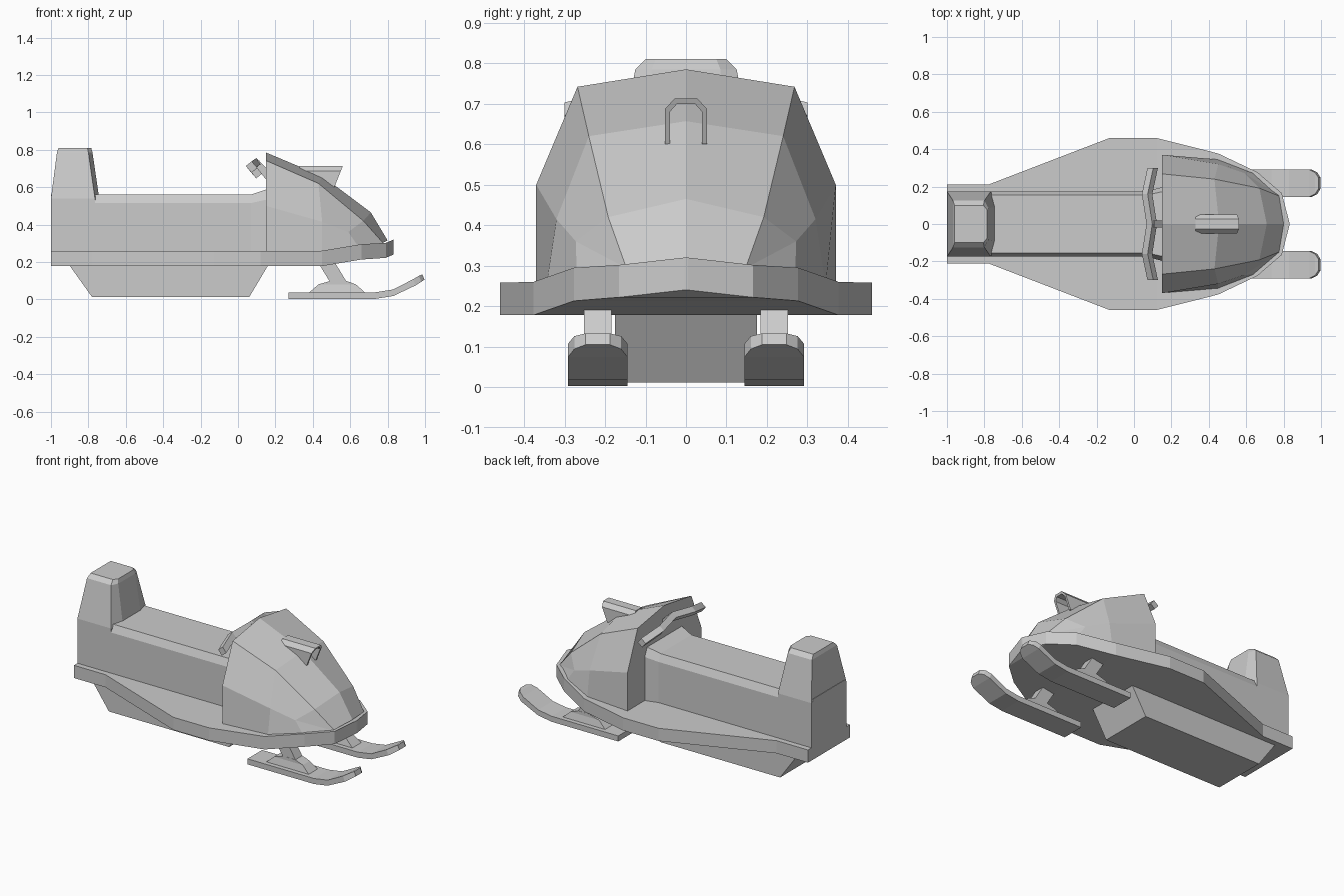
import bpy, bmesh
from mathutils import Vector


def finish(name, bm):
    bmesh.ops.remove_doubles(bm, verts=bm.verts, dist=0.0005)
    bmesh.ops.recalc_face_normals(bm, faces=bm.faces)
    me = bpy.data.meshes.new(name)
    bm.to_mesh(me)
    bm.free()
    ob = bpy.data.objects.new(name, me)
    bpy.context.collection.objects.link(ob)
    return ob


def loft(name, rings):
    """Skin closed rings of equal length and cap both ends."""
    bm = bmesh.new()
    vs = [[bm.verts.new(p) for p in r] for r in rings]
    n = len(vs[0])
    for a, b in zip(vs, vs[1:]):
        for i in range(n):
            j = (i + 1) % n
            bm.faces.new((a[i], a[j], b[j], b[i]))
    bm.faces.new(vs[0])
    bm.faces.new(vs[-1])
    return finish(name, bm)


def both(half):
    """Close a half section by mirroring it across y = 0."""
    return half + [(x, -y, z) for x, y, z in reversed(half) if y > 0 or half[0][1] > 0]


def slab(name, profile, y0, y1):
    """Side profile (x, z) extruded across y."""
    return loft(name, [[(x, y, z) for x, z in profile] for y in (y0, y1)])


# running-board deck: (x, half width, bottom z, top z)
deck = [(-1, .21, .178, .258), (-.78, .21, .178, .258), (-.13, .46, .178, .258),
        (.12, .46, .178, .258), (.45, .377, .178, .26), (.66, .277, .213, .295),
        (.79, .165, .222, .302), (.832, .004, .24, .32)]
loft("deck", [[(x, -y, b), (x, y, b), (x, y, t), (x, -y, t)] for x, y, b, t in deck])

# drive track under the deck
slab("track", [(-.9, .18), (-.78, .012), (.06, .012), (.16, .18)], -.175, .175)

# long seat with chamfered top edges
seat = [(-1, .175, .155, .515, .56), (.07, .175, .155, .515, .56), (.16, .2, .175, .535, .59)]
loft("seat", [both([(x, w, .25), (x, w, c), (x, v, t)]) for x, w, v, c, t in seat])

# tapered backrest: (z, back x, side width, side front x, front width, front x)
back = [(.25, -1, .175, -.765, .09, -.755), (.54, -1, .175, -.765, .09, -.742),
        (.785, -.968, .125, -.8, .085, -.778), (.81, -.96, .1, -.805, .075, -.785)]
loft("backrest", [both([(xb, w, z), (xs, w, z), (xf, v, z)]) for z, xb, w, xs, v, xf in back])

# faceted hood
hood = [
    [(.15, 0, .785), (.15, .268, .742), (.15, .37, .5), (.15, .37, .25)],
    [(.455, 0, .657), (.43, .24, .62), (.45, .32, .415), (.45, .345, .25)],
    [(.71, 0, .465), (.67, .192, .42), (.59, .272, .36), (.645, .27, .28)],
    [(.8, 0, .315), (.775, .15, .302), (.772, .155, .298), (.77, .158, .285)],
]
loft("hood", [both(h) for h in hood])

# arched air intake, slanted front end
arch = [(.052, .6), (.052, .687), (.028, .713), (-.028, .713), (-.052, .687), (-.052, .6),
        (-.04, .6), (-.04, .68), (-.022, .7), (.022, .7), (.04, .68), (.04, .6)]
loft("air_intake", [[(.33, y, z) for y, z in arch],
                    [(.515 + (z - .6) * .4, y, z) for y, z in arch]])

# handlebar with bent ends, square section swept along y
bar = [(-.3, .1, .675), (-.16, .07, .71), (0, .095, .728), (.16, .07, .71), (.3, .1, .675)]
loft("handlebar", [[(x + dx, y, z + dz) for dx, dz in
                    ((-.028, .003), (.003, .028), (.028, -.003), (-.003, -.028))]
                   for y, x, z in bar])
slab("steering_stem", [(.08, .72), (.11, .745), (.2, .65), (.17, .62)], -.02, .02)

# skis and struts on both sides: ski stations (x, bottom z, top z, half width)
ski = [(.27, .003, .038, .073), (.735, .003, .038, .073), (.83, .018, .053, .073),
       (.95, .075, .108, .073), (.98, .094, .126, .058), (.997, .105, .133, .03)]
for side, tag in ((1, "left"), (-1, "right")):
    c = .218 * side
    loft("ski_" + tag, [[(x, c - w, b), (x, c + w, b), (x - (t - b) * .4 * (x > .9), c + w, t),
                         (x - (t - b) * .4 * (x > .9), c - w, t)] for x, b, t, w in ski])
    # ski mount, tapering upward
    loft("ski_mount_" + tag, [
        [(.38, c - .045, .036), (.68, c - .045, .036), (.68, c + .045, .036), (.38, c + .045, .036)],
        [(.43, c - .035, .08), (.63, c - .035, .08), (.63, c + .035, .08), (.43, c + .035, .08)],
        [(.5, c - .035, .1), (.575, c - .035, .1), (.575, c + .035, .1), (.5, c + .035, .1)]])
    slab("ski_strut_" + tag, [(.42, .21), (.51, .21), (.58, .095), (.5, .08)], c - .034, c + .034)
